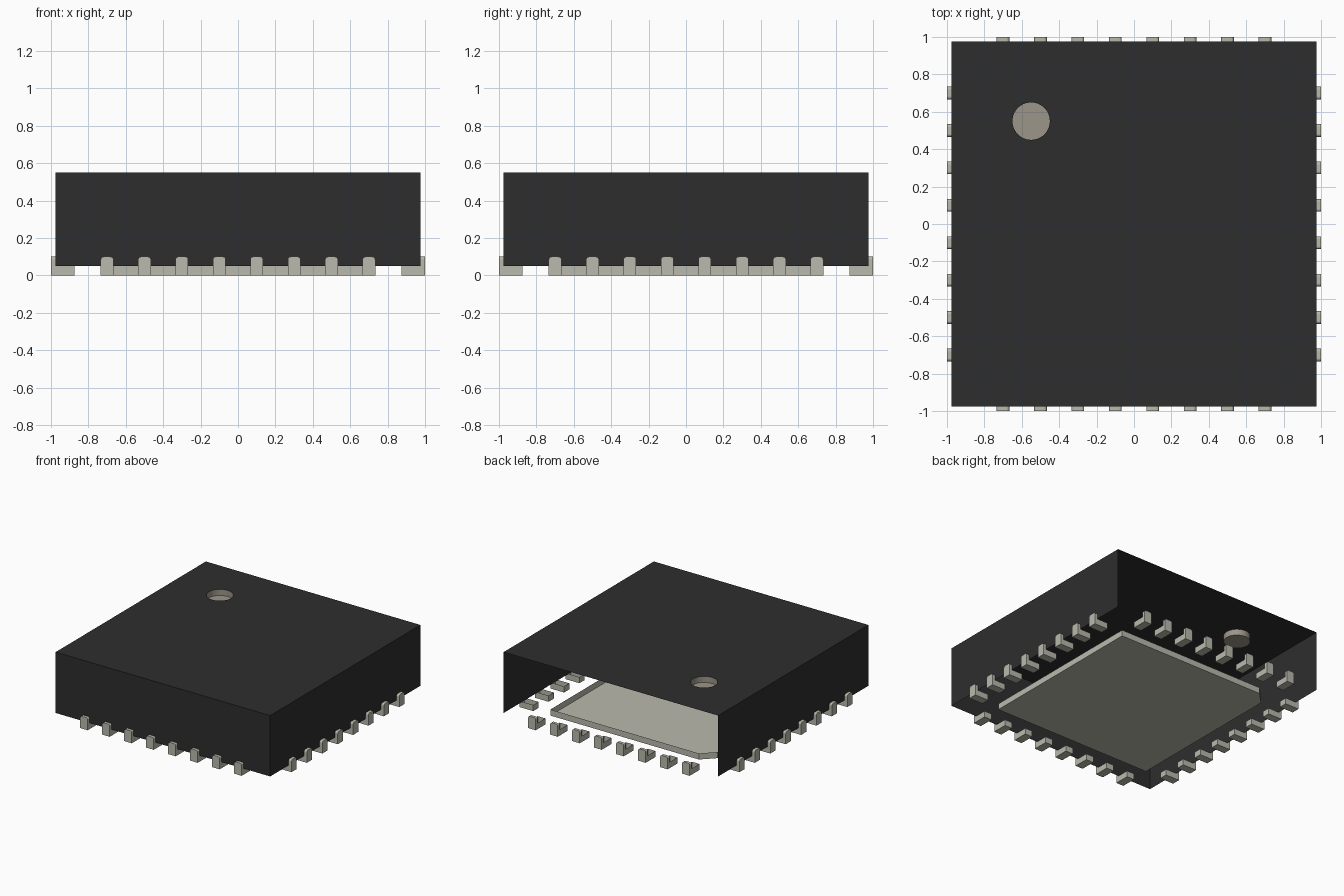
import bpy, bmesh, math
from mathutils import Matrix

cube = bpy.data.objects.get("Cube")
if cube:
    bpy.data.objects.remove(cube, do_unlink=True)


def material(name, rgb):
    m = bpy.data.materials.new(name)
    m.use_nodes = True
    col = (*rgb, 1.0)
    m.diffuse_color = col
    m.node_tree.nodes["Principled BSDF"].inputs["Base Color"].default_value = col
    return m


BLACK = material("black plastic", (0.027, 0.027, 0.027))
METAL = material("tinned metal", (0.49, 0.49, 0.42))
MARK = material("beige marker", (0.33, 0.305, 0.25))


def make_mesh(name, bm, *mats):
    me = bpy.data.meshes.new(name)
    bm.to_mesh(me)
    bm.free()
    for m in mats:
        me.materials.append(m)
    return me


def add_object(name, me):
    ob = bpy.data.objects.new(name, me)
    bpy.context.collection.objects.link(ob)
    return ob


def ring(bm, pts):
    return [bm.verts.new(p) for p in pts]


def walls(bm, a, b, closed=True):
    """Quads between two matching rows of vertices."""
    n = len(a)
    return [bm.faces.new((a[i], a[(i + 1) % n], b[(i + 1) % n], b[i]))
            for i in range(n if closed else n - 1)]


# Package cover: thin shell, open at the bottom and the back
H, Z0, Z1 = 0.975, 0.05, 0.55
bm = bmesh.new()
corners = [(-H, H), (-H, -H), (H, -H), (H, H)]
low = ring(bm, [(x, y, Z0) for x, y in corners])
high = ring(bm, [(x, y, Z1) for x, y in corners])
walls(bm, low, high, closed=False)

# Top face with a round hole
N, R, DEPTH = 48, 0.1, 0.05
circle = [(-0.55 + R * math.cos(2 * math.pi * i / N),
           0.55 + R * math.sin(2 * math.pi * i / N)) for i in range(N)]
rim = ring(bm, [(x, y, Z1) for x, y in circle])
edges = [bm.edges.get((high[i], high[i + 1])) for i in range(3)]
edges.append(bm.edges.new((high[3], high[0])))
edges += [bm.edges.new((rim[i], rim[(i + 1) % N])) for i in range(N)]
fill = bmesh.ops.triangle_fill(bm, edges=edges, use_beauty=True, normal=(0, 0, 1))
for f in fill["geom"]:
    if isinstance(f, bmesh.types.BMFace):
        f.normal_update()
        if f.normal.z < 0:
            f.normal_flip()
add_object("package_cover", make_mesh("package_cover", bm, BLACK))

# Pin-one marker: shallow cup set into the hole
bm = bmesh.new()
top = ring(bm, [(x, y, Z1) for x, y in circle])
base = ring(bm, [(x, y, Z1 - DEPTH) for x, y in circle])
for f in walls(bm, top, base):
    f.smooth = True
bm.faces.new(base)
marker = add_object("pin_one_marker", make_mesh("pin_one_marker", bm, MARK))
for e in marker.data.edges:
    e.use_edge_sharp = True if abs(
        marker.data.vertices[e.vertices[0]].co.z
        - marker.data.vertices[e.vertices[1]].co.z) < 1e-4 else False

# Thermal pad: open tray with one cut corner
A, C = 0.725, 0.1
bm = bmesh.new()
outline = [(-A, -A), (A, -A), (A, A), (-A + C, A), (-A, A - C)]
floor = ring(bm, [(x, y, 0) for x, y in outline])
lip = ring(bm, [(x, y, Z0) for x, y in outline])
walls(bm, floor, lip)
bm.faces.new(floor[::-1])
add_object("thermal_pad", make_mesh("thermal_pad", bm, METAL))

# Lead: L-shaped shell facing -y, open where it meets the package
W, TOP, RC = 0.034, 0.1, 0.015
arc = [(W - RC + RC * math.cos(t), TOP - RC + RC * math.sin(t))
       for t in (math.pi / 2 * i / 4 for i in range(5))]
tab = [(W, Z0)] + arc + [(-x, z) for x, z in reversed(arc)] + [(-W, Z0)]
bm = bmesh.new()
front = ring(bm, [(x, -1, z) for x, z in tab])
back = ring(bm, [(x, -H, z) for x, z in tab])
walls(bm, front, back, closed=False)
foot_out = ring(bm, [(-W, -1, 0), (W, -1, 0)])
foot_in = ring(bm, [(-W, -0.875, 0), (W, -0.875, 0)])
head_in = ring(bm, [(-W, -0.875, Z0), (W, -0.875, Z0)])
bm.faces.new(foot_out + front)                                   # outer face
bm.faces.new((foot_out[0], foot_in[0], foot_in[1], foot_out[1]))  # underside
bm.faces.new((foot_in[1], foot_in[0], head_in[0], head_in[1]))    # inner end
bm.faces.new((foot_out[1], foot_in[1], head_in[1], back[0], front[0]))
bm.faces.new((foot_in[0], foot_out[0], front[-1], back[-1], head_in[0]))
lead = make_mesh("lead", bm, METAL)

# Eight leads along each of the four sides
for s, side in enumerate(("front", "left", "back", "right")):
    turn = Matrix.Rotation(s * math.pi / 2, 4, "Z")
    for i in range(8):
        ob = add_object(f"{side}_lead_{i + 1}", lead)
        ob.matrix_world = turn @ Matrix.Translation((-0.7 + 0.2 * i, 0, 0))
